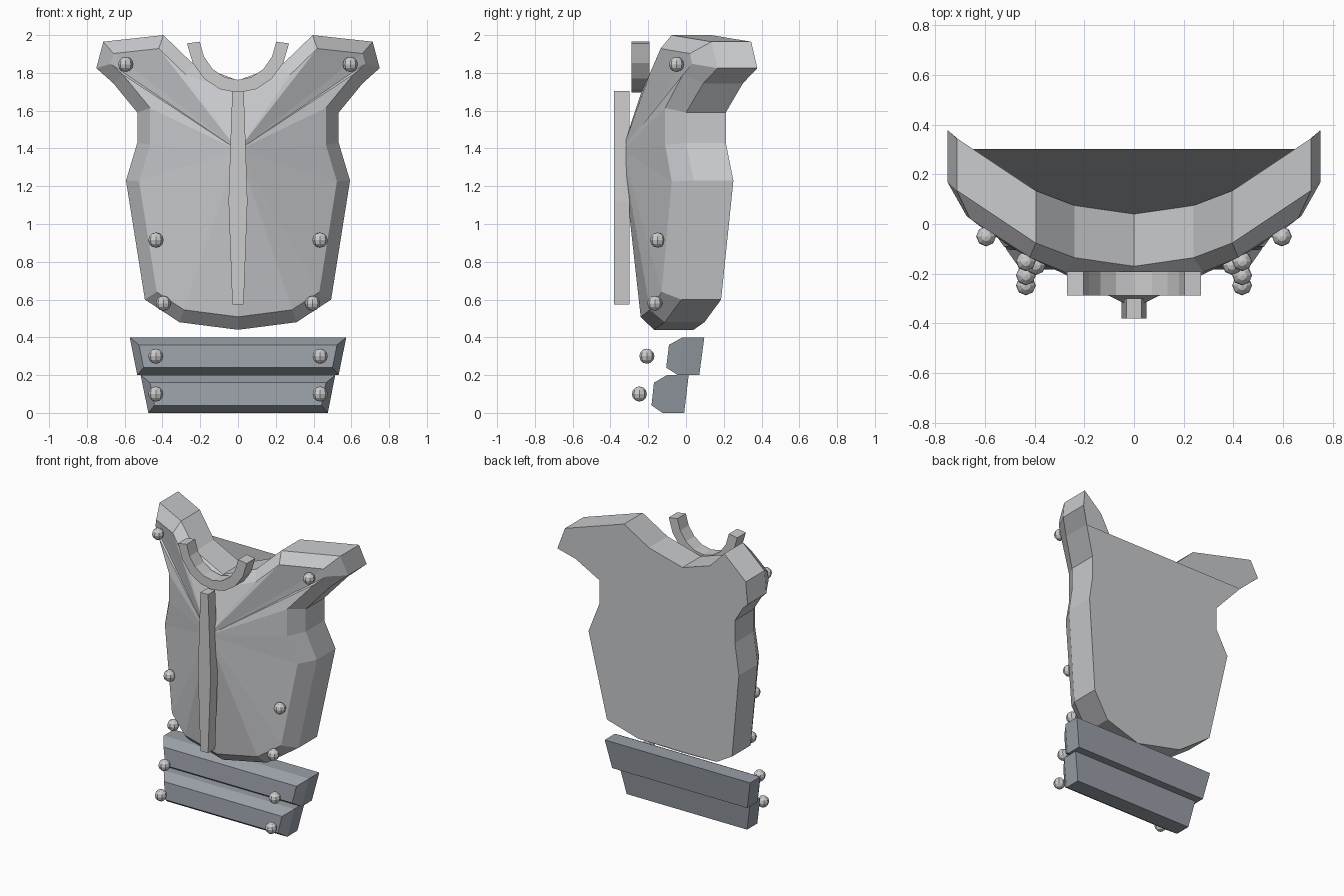
import bpy, bmesh, math
from mathutils import Vector

if "Cube" in bpy.data.objects:
    bpy.data.objects.remove(bpy.data.objects["Cube"])

CURVE = 0.6  # plates wrap backward as y = y0 + CURVE * x^2


def material(name, r, g, b):
    m = bpy.data.materials.new(name)
    m.diffuse_color = (r, g, b, 1)
    m.use_nodes = True
    m.node_tree.nodes["Principled BSDF"].inputs["Base Color"].default_value = m.diffuse_color
    return m


light_steel = material("light_steel", 0.58, 0.59, 0.61)
bright_steel = material("bright_steel", 0.68, 0.69, 0.71)
dark_steel = material("dark_steel", 0.32, 0.35, 0.39)


def finish(bm, name, mat):
    bmesh.ops.recalc_face_normals(bm, faces=bm.faces)
    me = bpy.data.meshes.new(name)
    bm.to_mesh(me)
    bm.free()
    me.materials.append(mat)
    ob = bpy.data.objects.new(name, me)
    bpy.context.collection.objects.link(ob)
    return ob


def mirrored(half):
    """Close a right-hand profile, mirroring points that are off the centre."""
    return half + [(-x, z) for x, z in reversed(half) if x > 0]


def inset(pts, d):
    out = []
    for i, p in enumerate(pts):
        a, b, c = Vector(pts[i - 1]), Vector(p), Vector(pts[(i + 1) % len(pts)])
        e1, e2 = (b - a).normalized(), (c - b).normalized()
        n1, n2 = Vector((-e1.y, e1.x)), Vector((-e2.y, e2.x))
        out.append(tuple(b + (n1 + n2) * d / (1 + n1.dot(n2))))
    return out


def loft(rings):
    """Join rings of points with quads; returns the mesh and its vertex rings."""
    bm = bmesh.new()
    vr = [[bm.verts.new(p) for p in ring] for ring in rings]
    n = len(vr[0])
    for r, s in zip(vr, vr[1:]):
        for i in range(n):
            j = (i + 1) % n
            bm.faces.new((r[i], r[j], s[j], s[i]))
    return bm, vr


def plate(name, half, y_front, depth, rise, edge, mat, peak=None):
    """Curved plate with bevelled front rim, and optionally a front peak."""
    pts = mirrored(half)
    layers = ((pts, y_front + depth), (pts, y_front), (inset(pts, edge), y_front - rise))
    bm, (back, _, front) = loft([[(x, y0 + CURVE * x * x, z) for x, z in ring]
                                 for ring, y0 in layers])
    bm.faces.new(back)
    if peak:
        tip = bm.verts.new(peak)
        for i in range(len(front)):
            bm.faces.new((front[i - 1], front[i], tip))
    else:
        bm.faces.new(front)
    return finish(bm, name, mat)


def prism(name, pts, y0, y1, mat):
    bm, (a, b) = loft([[(x, y, z) for x, z in pts] for y in (y0, y1)])
    bm.faces.new(a)
    bm.faces.new(b)
    return finish(bm, name, mat)


# Breastplate
plate("breastplate",
      [(0, 0.44), (0.31, 0.48), (0.493, 0.60), (0.593, 1.23), (0.533, 1.43),
       (0.533, 1.59), (0.66, 1.745), (0.75, 1.825), (0.713, 1.965),
       (0.395, 2.0), (0.24, 1.85), (0, 1.76)],
      -0.17, 0.21, 0.07, 0.068, light_steel, peak=(0, -0.338, 1.39))

# Two waist plates
for name, wide, narrow, z, y in (("upper_waist_plate", 0.573, 0.533, 0.2, -0.215),
                                 ("lower_waist_plate", 0.515, 0.475, 0.0, -0.26)):
    plate(name, [(narrow, z), (wide, z + 0.2)], y, 0.115, 0.04, 0.04, dark_steel)

# Central ridge
prism("centre_ridge",
      mirrored([(0.03, 0.575), (0.05, 1.12), (0.04, 1.43), (0.03, 1.705)]),
      -0.38, -0.30, bright_steel)

# Open collar arc
angles = [math.radians(188 + 164 * i / 8) for i in range(9)]
arc = lambda rx, rz: [(rx * math.cos(a), 1.998 + rz * math.sin(a)) for a in angles]
prism("collar", arc(0.273, 0.303) + arc(0.205, 0.235)[::-1], -0.288, -0.192, bright_steel)

# Rivets, in mirrored pairs
for name, x, y, z in (("shoulder_rivet", 0.595, -0.05, 1.845),
                      ("side_rivet", 0.435, -0.15, 0.915),
                      ("hem_rivet", 0.395, -0.165, 0.58),
                      ("upper_waist_rivet", 0.435, -0.207, 0.30),
                      ("lower_waist_rivet", 0.435, -0.247, 0.10)):
    for side, s in (("right", 1), ("left", -1)):
        bm = bmesh.new()
        bmesh.ops.create_uvsphere(bm, u_segments=8, v_segments=6, radius=0.04)
        finish(bm, f"{name}_{side}", bright_steel).location = (s * x, y, z)
